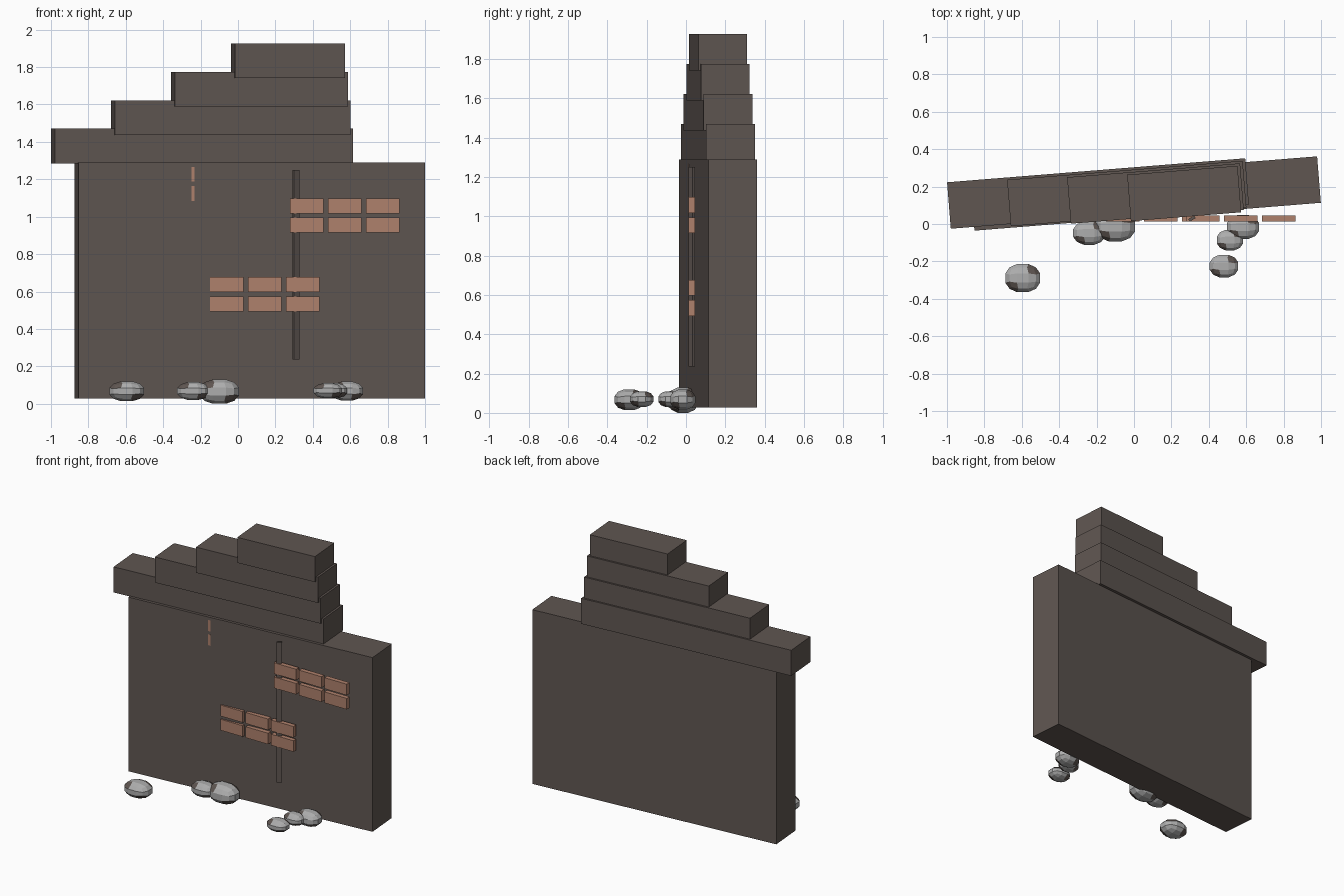
import bpy, bmesh, math
from mathutils import Matrix, Vector

old = bpy.data.objects.get("Cube")
if old:
    bpy.data.objects.remove(old, do_unlink=True)


def material(name, rgb):
    m = bpy.data.materials.new(name)
    m.use_nodes = True
    col = (*rgb, 1)
    m.diffuse_color = col
    bsdf = m.node_tree.nodes["Principled BSDF"]
    bsdf.inputs["Base Color"].default_value = col
    bsdf.inputs["Roughness"].default_value = 0.9
    return m


PLASTER = material("dark plaster", (0.115, 0.093, 0.083))
BRICK = material("clay brick", (0.43, 0.22, 0.15))
STONE = material("grey stone", (0.42, 0.42, 0.42))


def finish(name, bm, *mats):
    mesh = bpy.data.meshes.new(name)
    bm.to_mesh(mesh)
    bm.free()
    for m in mats:
        mesh.materials.append(m)
    ob = bpy.data.objects.new(name, mesh)
    bpy.context.collection.objects.link(ob)
    return ob


def box(name, centre, size, mat, turn=0):
    bm = bmesh.new()
    bmesh.ops.create_cube(bm, size=1, matrix=Matrix.Diagonal((*size, 1)))
    ob = finish(name, bm, mat)
    ob.location = centre
    ob.rotation_euler.z = math.radians(turn)
    return ob


# Wall slab and the stepped top, all turned slightly
TURN, DEPTH, MID_Y = 4.6, 0.249, 0.163
box("wall", (0.063, MID_Y, 0.658), (1.858, DEPTH, 1.262), PLASTER, TURN)
for i in range(4):
    left, right = -1 + 0.3215 * i, 0.615 - 0.0143 * i
    box(f"top_step_{i + 1}", ((left + right) / 2, MID_Y, 1.378 + 0.152 * i),
        (right - left - 0.016, DEPTH, 0.185), PLASTER, TURN)

# Thin upright strip
box("crack_strip", (0.31, 0.029, 0.744), (0.037, 0.016, 1.014), PLASTER, 32)


# Patches of exposed brick: three columns by two rows
def brick_patch(name, left, top):
    for col in range(3):
        for row in range(2):
            box(f"{name}_{col + 1}_{row + 1}",
                (left + 0.09 + 0.203 * col, 0.0295, top - 0.039 - 0.103 * row),
                (0.179, 0.033, 0.08), BRICK)


brick_patch("upper_brick", 0.277, 1.097)
brick_patch("middle_brick", -0.151, 0.676)
brick_patch("left_brick", -0.817, 1.266)


# Rubble: rounded low-poly stones with dark corners
def rock(name, centre, radii):
    bm = bmesh.new()
    bmesh.ops.create_cube(bm, size=2)
    bmesh.ops.subdivide_edges(bm, edges=bm.edges[:], cuts=2, use_grid_fill=True)
    for v in bm.verts:
        v.co.normalize()
    for f in bm.faces:
        c = f.calc_center_median()
        f.material_index = 1 if c.x * c.y * c.z > 0.1 else 0
    # Stretch so the outer faces reach the full radii
    reach = max(v.co.x for v in bm.verts)
    bmesh.ops.scale(bm, vec=Vector(radii) / reach, verts=bm.verts[:])
    finish(name, bm, STONE, PLASTER).location = centre


rocks = [
    ((-0.595, -0.289, 0.067), (0.093, 0.075, 0.053)),
    ((-0.24, -0.048, 0.068), (0.085, 0.063, 0.048)),
    ((-0.10, -0.015, 0.065), (0.105, 0.078, 0.065)),
    ((0.481, -0.225, 0.07), (0.076, 0.06, 0.04)),
    ((0.513, -0.086, 0.07), (0.07, 0.055, 0.04)),
    ((0.583, -0.016, 0.068), (0.086, 0.064, 0.051)),
]
for n, (centre, radii) in enumerate(rocks):
    rock(f"rubble_stone_{n + 1}", centre, radii)
